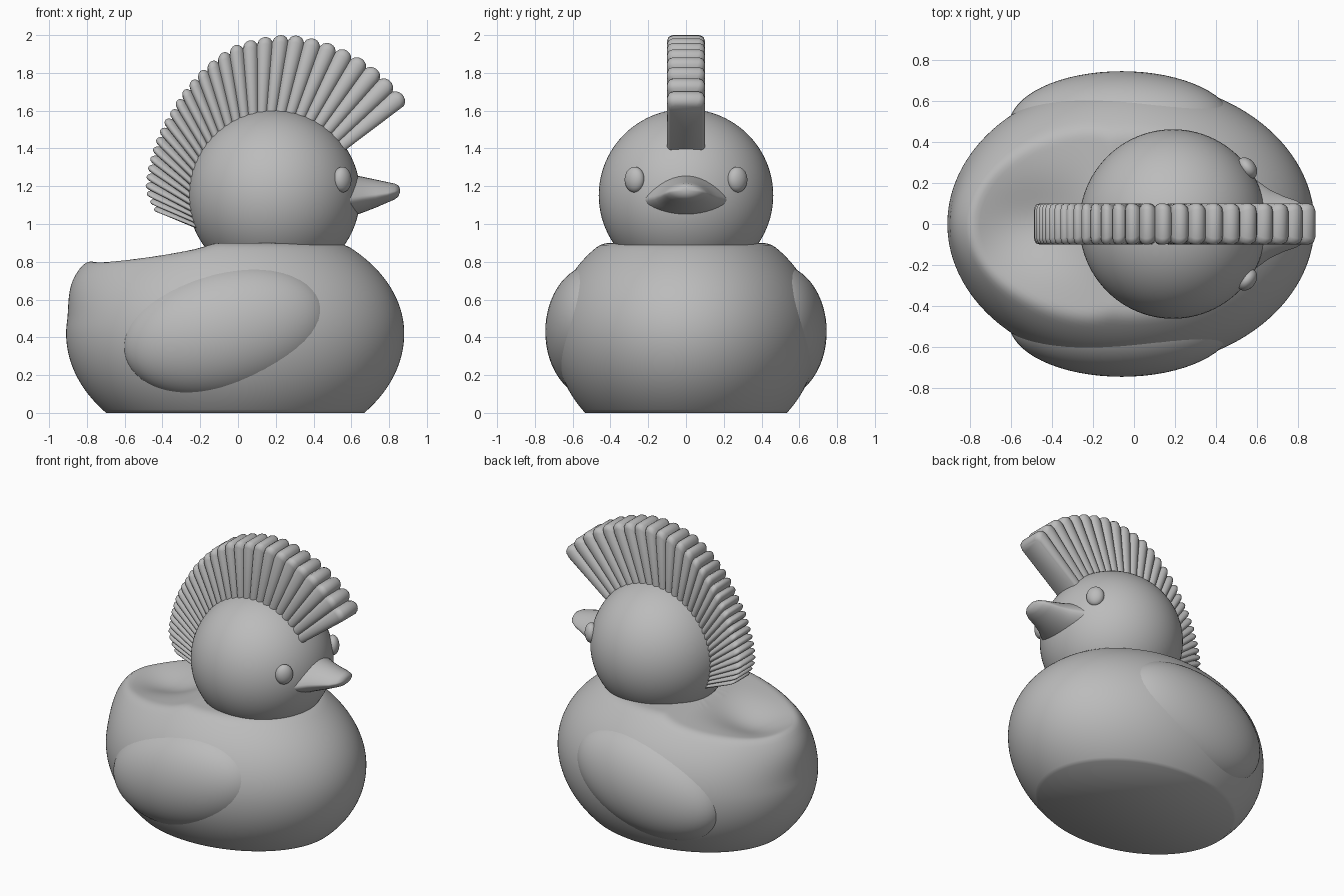
import bpy, bmesh, math
from mathutils import Vector, Matrix

if "Cube" in bpy.data.objects:
    bpy.data.objects.remove(bpy.data.objects["Cube"], do_unlink=True)

grey = bpy.data.materials.new("plain_grey")
grey.use_nodes = True
COLOUR = (0.5, 0.5, 0.5, 1)
grey.diffuse_color = COLOUR
grey.node_tree.nodes["Principled BSDF"].inputs["Base Color"].default_value = COLOUR


def finish(bm, name, angle=50):
    bmesh.ops.recalc_face_normals(bm, faces=bm.faces)
    mesh = bpy.data.meshes.new(name)
    bm.to_mesh(mesh)
    bm.free()
    mesh.materials.append(grey)
    ob = bpy.data.objects.new(name, mesh)
    bpy.context.collection.objects.link(ob)
    bpy.ops.object.select_all(action='DESELECT')
    ob.select_set(True)
    bpy.context.view_layer.objects.active = ob
    bpy.ops.object.shade_smooth_by_angle(angle=math.radians(angle))
    return ob


def ball(centre, radii, turn=0, segs=48):
    bm = bmesh.new()
    bmesh.ops.create_uvsphere(bm, u_segments=segs, v_segments=segs // 2, radius=1)
    bm.transform(Matrix.Translation(centre) @ Matrix.Rotation(turn, 4, 'Z')
                 @ Matrix.Diagonal((*radii, 1)))
    return bm


def loft(rings):
    bm = bmesh.new()
    rows = [[bm.verts.new(p) for p in ring] for ring in rings]
    n = len(rows[0])
    for a, b in zip(rows, rows[1:]):
        for i in range(n):
            j = (i + 1) % n
            bm.faces.new((a[i], a[j], b[j], b[i]))
    bm.faces.new(rows[0])
    bm.faces.new(rows[-1][::-1])
    return bm


def ramp(v, lo, hi):
    t = min(max((v - lo) / (hi - lo), 0), 1)
    return t * t * (3 - 2 * t)


def soft_min(a, b, k=0.03):
    h = max(k - abs(a - b), 0) / k
    return min(a, b) - h * h * k / 4


# Body: ellipsoid with flat base, drawn-back tail and scooped back
MID = 0.42
bm = ball((-0.015, 0, MID), (0.895, 0.70, 0.65), segs=160)
for v in bm.verts:
    x, y, z = v.co
    if z > MID:
        z = MID + (z - MID) * 0.955
    x -= 0.08 * ramp(z, 0.48, 0.8) * ramp(-x, 0.3, 0.65) * math.exp(-(y / 0.35) ** 2)
    s = min(max((-0.2 - x) / 0.59, 0), 1)
    back = 0.808 + 0.065 * (1 - s) ** 2 - 0.07 * math.sin(math.pi * s) * math.exp(-(y / 0.2) ** 2)
    top = 0.9 + (back - 0.9) * ramp(-x, 0.1, 0.22)
    v.co = (x, y, soft_min(z, top))
bmesh.ops.bisect_plane(bm, geom=bm.verts[:] + bm.edges[:] + bm.faces[:],
                       plane_co=(0, 0, 0), plane_no=(0, 0, -1), clear_outer=True)
bmesh.ops.holes_fill(bm, edges=[e for e in bm.edges if e.is_boundary])
finish(bm, "body")

# Head
HEAD = Vector((0.19, 0, 1.152))
finish(ball(HEAD, (0.457, 0.462, 0.457), segs=96), "head")

# Wings and eyes on both sides
for side, label in ((1, "left"), (-1, "right")):
    bm = ball((-0.06, side * 0.48, 0.43), (0.55, 0.265, 0.35), segs=64)
    for v in bm.verts:
        v.co.z += 0.13 * (v.co.x + 0.06)
    finish(bm, label + "_wing")
    bm = ball((0.552, side * 0.272, 1.235), (0.042, 0.058, 0.068), turn=side * math.radians(37))
    finish(bm, label + "_eye")

# Beak: lens sections of x, half width, bottom, lip and top
SECTIONS = [(0.5, 0.27, 1.01, 1.13, 1.28), (0.6, 0.212, 1.04, 1.13, 1.262),
            (0.66, 0.168, 1.06, 1.14, 1.25), (0.73, 0.135, 1.087, 1.15, 1.235),
            (0.79, 0.115, 1.113, 1.16, 1.222), (0.83, 0.09, 1.13, 1.17, 1.214),
            (0.85, 0.06, 1.147, 1.175, 1.203), (0.857, 0.02, 1.167, 1.177, 1.187)]
rings = []
for x, w, low, lip, high in SECTIONS:
    ring = []
    for k in range(32):
        a = 2 * math.pi * k / 32
        s = math.sin(a)
        lift = (high - lip) * s ** 1.5 if s > 0 else -(lip - low) * (-s) ** 1.2
        ring.append((x, w * math.cos(a), lip + lift))
    rings.append(ring)
finish(loft(rings), "beak", 70)

# Crest: fan of rounded ribs, outer radius given by angle
RIM = [(34, 0.865), (85, 0.853), (105, 0.82), (124, 0.752), (140, 0.705),
       (160, 0.683), (178, 0.68), (190, 0.625)]
RIBS, STEPS = 30, 8


def rim_radius(angle):
    for (a, p), (b, q) in zip(RIM, RIM[1:]):
        if angle <= b:
            return p + (q - p) * (angle - a) / (b - a)
    return RIM[-1][1]


def polar(angle, radius):
    a = math.radians(angle)
    return HEAD + Vector((math.cos(a), 0, math.sin(a))) * radius


rings = []
for k in range(RIBS * STEPS + 1):
    u = k / (RIBS * STEPS)
    f = 1.3 * u - 0.3 * u * u
    bulge = abs(math.sin(math.pi * (k % STEPS) / STEPS)) ** 0.6
    outer_angle = 34.5 + 154.5 * f
    inner = polar(32 + 175 * f, 0.42)
    outer = polar(outer_angle, rim_radius(outer_angle) - 0.03 * (1 - bulge))
    ray = (outer - inner).normalized()
    half = 0.083 + 0.018 * bulge
    edge = [(0.035, 0), (0.01, 0.008), (0, 0.03)]
    right = [inner + Vector((0, -half, 0))]
    right += [outer - ray * d + Vector((0, inset - half, 0)) for d, inset in edge]
    left = [Vector((p.x, -p.y, p.z)) for p in reversed(right)]
    rings.append(right + left)
finish(loft(rings), "crest", 50)
